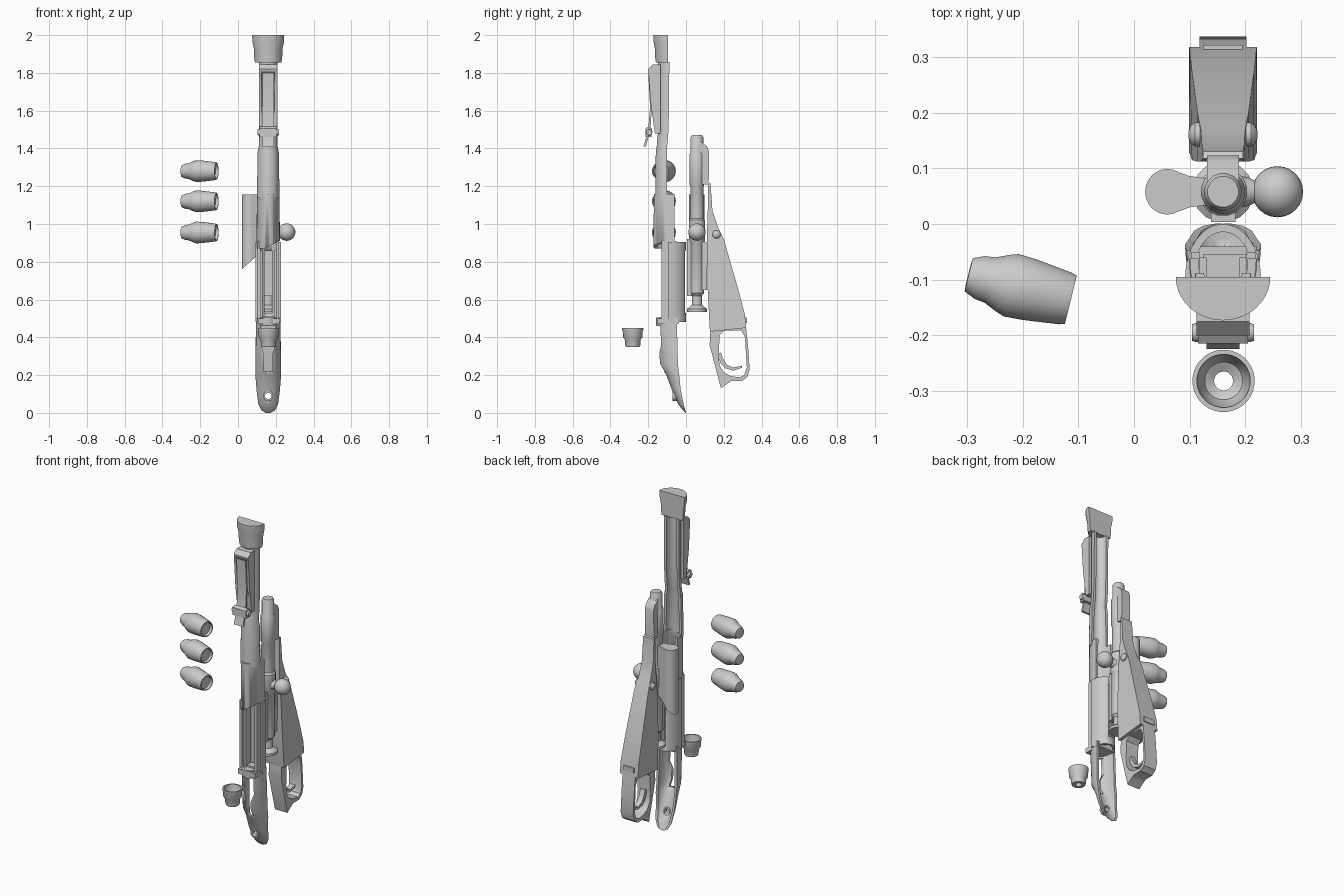
import bpy, bmesh, math
from mathutils import Vector, Matrix

if "Cube" in bpy.data.objects:
    bpy.data.objects.remove(bpy.data.objects["Cube"])

CX = 0.16  # common centre line of the long parts


def loft(name, rings, wrap=False, angle=35):
    """Skin equal-length closed rings, capped at the ends unless wrapped."""
    bm = bmesh.new()
    vs = [[bm.verts.new(p) for p in r] for r in rings]
    n = len(vs[0])
    pairs = list(zip(vs, vs[1:])) + ([(vs[-1], vs[0])] if wrap else [])
    for a, b in pairs:
        for i in range(n):
            j = (i + 1) % n
            bm.faces.new((a[i], a[j], b[j], b[i]))
    if not wrap:
        bm.faces.new(vs[0])
        bm.faces.new(vs[-1])
    bmesh.ops.recalc_face_normals(bm, faces=bm.faces)
    me = bpy.data.meshes.new(name)
    bm.to_mesh(me)
    bm.free()
    ob = bpy.data.objects.new(name, me)
    bpy.context.collection.objects.link(ob)
    bpy.ops.object.select_all(action='DESELECT')
    ob.select_set(True)
    bpy.context.view_layer.objects.active = ob
    bpy.ops.object.shade_smooth_by_angle(angle=math.radians(angle))
    return ob


def lathe(name, prof, origin, axis=(0, 0, 1), n=24, wrap=False):
    """Revolve (radius, height) pairs about an axis."""
    q = Vector((0, 0, 1)).rotation_difference(Vector(axis).normalized())
    o = Vector(origin)
    rings = [[o + q @ Vector((r * math.cos(2 * math.pi * (i + .5) / n),
                              r * math.sin(2 * math.pi * (i + .5) / n), h))
              for i in range(n)] for r, h in prof]
    return loft(name, rings, wrap)


def side_prism(name, pts, half, cx=CX):
    """Extrude a (y, z) outline across x."""
    return loft(name, [[(cx + s * half, y, z) for y, z in pts] for s in (-1, 1)])


def box(name, x0, x1, y0, y1, z0, z1):
    return loft(name, [[(x0, y0, z), (x1, y0, z), (x1, y1, z), (x0, y1, z)] for z in (z0, z1)])


def shell(name, secs, t, a0=180, a1=360, n=16):
    """Part-round wall; sections are (z, rx, ry, centre y), t is the thickness."""
    rings = []
    for z, rx, ry, cy in secs:
        ang = [math.radians(a0 + (a1 - a0) * i / n) for i in range(n + 1)]
        ix, iy = max(rx - t, rx * .15), max(ry - t, ry * .15)
        rings.append([(CX + rx * math.cos(a), cy + ry * math.sin(a), z) for a in ang] +
                     [(CX + ix * math.cos(a), cy + iy * math.sin(a), z) for a in reversed(ang)])
    return loft(name, rings)


def cut(ob, cutter):
    m = ob.modifiers.new("cut", 'BOOLEAN')
    m.operation, m.solver, m.object = 'DIFFERENCE', 'EXACT', cutter
    bpy.ops.object.select_all(action='DESELECT')
    bpy.context.view_layer.objects.active = ob
    ob.select_set(True)
    bpy.ops.object.modifier_apply(modifier=m.name)
    bpy.data.objects.remove(cutter)


# Muzzle collar: half disc flaring upward
loft("muzzle_collar", [[(CX + r * math.cos(math.pi * (1 + i / 20)),
                         -.095 + r * .92 * math.sin(math.pi * (1 + i / 20)), z)
                        for i in range(21)]
                       for z, r in ((1.855, .07), (1.88, .074), (1.93, .076), (1.965, .084), (2.0, .085))])

# Barrel and receiver ring: half tubes open at the back
shell("barrel", [(1.14, .06, .062, -.1), (1.38, .056, .06, -.1), (1.41, .05, .055, -.1),
                 (1.5, .05, .055, -.092), (1.858, .05, .06, -.088)], .016)
ring = shell("receiver_ring", [(.87, .062, .11, -.062), (1.16, .06, .108, -.062)], .016)
cut(ring, loft("slant_cutter", [[(0, y, .8), (.3, y, .8), (.3, y, .95), (.2, y, .9), (.12, y, .86), (0, y, .86)]
                                for y in (-.3, .1)]))

# Receiver body: side walls in front, arched shell behind with a slot
for s in (-1, 1):
    a, b = sorted((CX + s * .058, CX + s * .042))
    box("receiver_wall", a, b, -.13, -.05, .5, .91)
    a, b = sorted((CX + s * .042, CX + s * .03))
    box("receiver_rail", a, b, -.11, -.06, .5, .86)
arch = shell("receiver_arch", [(.48, .068, .095, -.095), (.905, .068, .095, -.095)], .014, 0, 180)
cut(arch, box("arch_slot", CX - .02, CX + .02, -.06, .05, .53, .86))
box("receiver_floor", CX - .036, CX + .042, -.1, -.055, .48, .51)
box("receiver_lip", CX - .055, CX + .06, -.15, -.04, .47, .5)

# Lower stock: trough tapering into a sloped tang with a screw hole
stock = shell("lower_stock", [(0, .012, .004, .001), (.012, .035, .012, -.003), (.045, .052, .028, -.012),
                              (.12, .062, .046, -.028), (.2, .068, .068, -.036), (.26, .068, .1, -.043),
                              (.47, .065, .11, -.048), (.505, .065, .112, -.048)], .014)
cut(stock, loft("stock_slot", [[(CX + x, y, z) for x, z in
                                ((-.022, .22), (.022, .22), (.022, .31), (.038, .36), (.038, .46),
                                 (-.038, .46), (-.038, .36), (-.022, .31))] for y in (-.3, 0)]))
cut(stock, lathe("screw_cutter", [(.018, -.2), (.018, .2)], (CX, 0, .09), (0, 1, 0)))
lathe("tang_bushing", [(.026, 0), (.026, .03), (.017, .03), (.017, 0)], (CX, -.072, .09), (0, 1, 0), wrap=True)

# Rear sight: bed, leaf and slider
bed = side_prism("sight_bed", [(-.2, 1.82), (-.175, 1.845), (-.135, 1.845), (-.135, 1.48), (-.165, 1.48),
                               (-.187, 1.64)], .048)
cut(bed, box("bed_groove", CX - .033, CX + .033, -.25, -.172, 1.53, 1.8))
side_prism("sight_leaf", [(-.2, 1.8), (-.185, 1.8), (-.182, 1.6), (-.188, 1.5), (-.212, 1.41),
                          (-.225, 1.41), (-.2, 1.5), (-.19, 1.62)], .03)
side_prism("sight_slider", [(-.215, 1.46), (-.182, 1.46), (-.18, 1.505), (-.2, 1.515), (-.215, 1.505)], .045)
lathe("slider_pin", [(.015, -.056), (.017, -.05), (.017, .05), (.015, .056)], (CX, -.195, 1.485), (1, 0, 0), 16)

# Bolt with cocking piece, head, guide rail and ball handle
BY = .058
lathe("bolt_body", [(.03, .535), (.055, .535), (.055, .55), (.028, .57), (.026, .62), (.038, .635), (.038, .9),
                    (.044, .91), (.044, 1.02), (.036, 1.03), (.036, 1.2), (.04, 1.21), (.04, 1.37),
                    (.034, 1.38), (.034, 1.46), (.028, 1.47)], (CX, BY, 0), n=16)
side_prism("bolt_lug", [(.06, 1.21), (.12, 1.21), (.123, 1.38), (.112, 1.41), (.06, 1.45)], .029)
side_prism("bolt_rail", [(.004, .62), (.03, .62), (.03, .92), (.004, .92)], .022)
side_prism("sear_block", [(.06, .65), (.11, .65), (.115, .9), (.06, .92)], .025)
lathe("bolt_handle", [(.034, 0), (.026, .045), (.018, .062), (.018, .09)], (CX, BY, .955), (1, 0, 0))
bpy.ops.mesh.primitive_uv_sphere_add(segments=24, ring_count=14, radius=.046, location=(.258, BY, .957))
bpy.context.object.name = "bolt_knob"
bpy.ops.object.shade_smooth()

# Side cover: rounded bar with a slanted lower end
outline = [(.06 + .04 * math.cos(math.radians(a)), BY + .041 * math.sin(math.radians(a)))
           for a in range(60, 301, 15)] + [(.1, .03), (.14, .035), (.14, .081), (.1, .086)]
loft("side_cover", [[(x, y, .76 + .9 * (x - .02)) for x, y in outline], [(x, y, 1.155) for x, y in outline]])

# Magazine wedge behind the bolt, with pivot pins
loft("magazine_housing", [[(CX - w, y0, z0), (CX + w, y0, z0), (CX + w, y1, z1), (CX - w, y1, z1)]
                          for y0, z0, y1, z1, w in
                          ((.128, .43, .318, .45, .061), (.126, .44, .312, .52, .06), (.115, .65, .275, .66, .056),
                           (.112, .9, .2, .92, .046), (.112, .98, .17, .98, .04), (.115, 1.06, .14, 1.07, .038),
                           (.118, 1.22, .13, 1.215, .036))], angle=15)
box("rear_latch", CX - .035, CX + .035, .3, .322, .475, .505)
for s in (-1, 1):
    lathe("pivot_pin", [(.022, 0), (.022, .012), (.016, .02), (.006, .024)], (CX + s * .038, .161, .945), (s, 0, 0))

# Trigger guard loop and trigger
guard = side_prism("trigger_guard", [(.13, .45), (.125, .36), (.185, .13), (.215, .152), (.24, .168), (.295, .168),
                                     (.325, .19), (.337, .23), (.328, .36), (.318, .45)], .042)
cut(guard, side_prism("guard_opening", [(.178, .41), (.173, .3), (.178, .25), (.2, .215), (.235, .195), (.285, .188),
                                        (.308, .2), (.322, .24), (.312, .4), (.295, .435), (.2, .435)], .2))
side_prism("trigger", [(.165, .31), (.185, .26), (.21, .236), (.25, .224), (.295, .238), (.297, .25),
                       (.25, .24), (.215, .256), (.195, .29), (.185, .32)], .016)

# Three tapered rounds lying to the left
for z in (.955, 1.12, 1.28):
    lathe("round", [(.02, 0), (.031, .001), (.04, .022), (.042, .04), (.053, .065), (.058, .08), (.056, .115),
                    (.048, .18), (.045, .19), (.04, .19), (.037, .175), (.01, .174)],
          (-.298, -.091, z), (.175, -.043, 0), n=24)

# Small end cup with a through hole
lathe("end_cup", [(.017, .35), (.037, .35), (.04, .358), (.041, .385), (.052, .402), (.053, .43), (.056, .438),
                  (.056, .449), (.048, .449), (.044, .41), (.034, .385), (.017, .375)],
      (CX + .001, -.282, 0), n=32, wrap=True)
